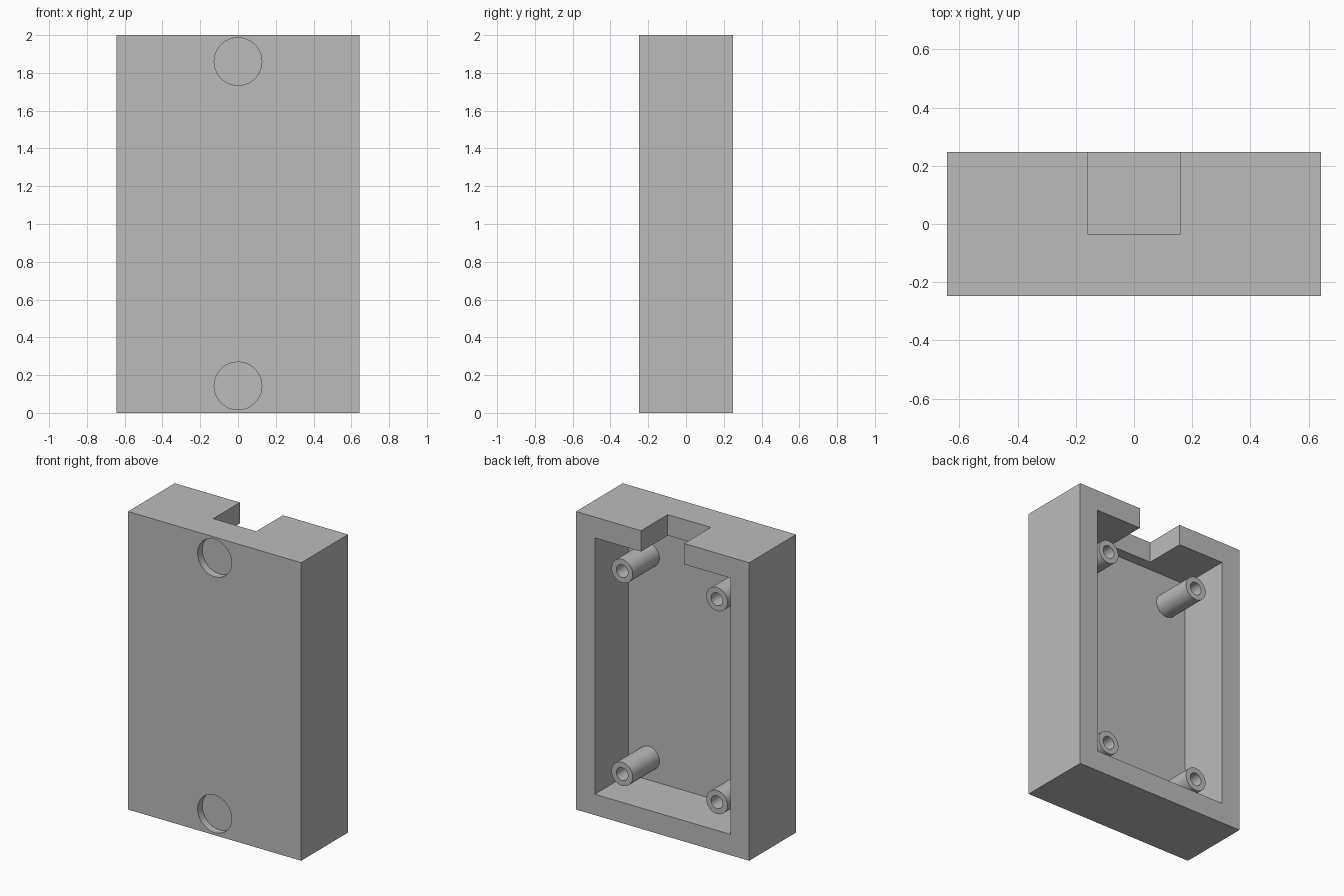
import bpy, bmesh, math
from mathutils import Vector, Matrix

default = bpy.data.objects.get("Cube")
if default:
    bpy.data.objects.remove(default, do_unlink=True)

W, D, H = 0.643, 0.248, 2.0      # half width, half depth, height
WALL = 0.14
FLOOR = -D + WALL                # inner face of the front wall

grey = bpy.data.materials.new("plain grey")
grey.use_nodes = True
grey.diffuse_color = (0.5, 0.5, 0.5, 1)
grey.node_tree.nodes["Principled BSDF"].inputs["Base Color"].default_value = (0.5, 0.5, 0.5, 1)


def finish(name, bm):
    bmesh.ops.recalc_face_normals(bm, faces=bm.faces[:])
    mesh = bpy.data.meshes.new(name)
    bm.to_mesh(mesh)
    bm.free()
    mesh.materials.append(grey)
    ob = bpy.data.objects.new(name, mesh)
    bpy.context.collection.objects.link(ob)
    return ob


def select(ob):
    bpy.ops.object.select_all(action='DESELECT')
    ob.select_set(True)
    bpy.context.view_layer.objects.active = ob


def box(name, lo, hi):
    lo, hi = Vector(lo), Vector(hi)
    bm = bmesh.new()
    bmesh.ops.create_cube(bm, size=1)
    bmesh.ops.scale(bm, vec=hi - lo, verts=bm.verts)
    bmesh.ops.translate(bm, vec=(lo + hi) / 2, verts=bm.verts)
    return finish(name, bm)


def disc(name, radius, y0, y1, z):
    bm = bmesh.new()
    turn = Matrix.Translation((0, (y0 + y1) / 2, z)) @ Matrix.Rotation(math.pi / 2, 4, 'X')
    bmesh.ops.create_cone(bm, cap_ends=True, segments=64, radius1=radius,
                          radius2=radius, depth=y1 - y0, matrix=turn)
    return finish(name, bm)


def cut(target, cutter):
    mod = target.modifiers.new("cut", 'BOOLEAN')
    mod.operation = 'DIFFERENCE'
    mod.solver = 'EXACT'
    mod.object = cutter
    select(target)
    bpy.ops.object.modifier_apply(modifier=mod.name)
    bpy.data.objects.remove(cutter, do_unlink=True)


def post(name, x, z, outer=0.079, inner=0.043, y0=FLOOR - 0.01, y1=0.175):
    # hollow mounting post: a closed rectangle spun about the y direction
    bm = bmesh.new()
    ring = [bm.verts.new((x + r, y, z)) for r, y in
            ((outer, y0), (outer, y1), (inner, y1), (inner, y0))]
    edges = [bm.edges.new((ring[i], ring[(i + 1) % 4])) for i in range(4)]
    bmesh.ops.spin(bm, geom=ring + edges, cent=(x, 0, z), axis=(0, 1, 0),
                   angle=math.tau, steps=40)
    bmesh.ops.remove_doubles(bm, verts=bm.verts[:], dist=0.0005)
    ob = finish(name, bm)
    select(ob)
    bpy.ops.object.shade_smooth_by_angle(angle=math.radians(30))


# Case shell, open at the back
case = box("case", (-W, -D, 0), (W, D, H))
cut(case, box("cavity_cutter", (-W + WALL, FLOOR, WALL), (W - WALL, D + 0.1, H - WALL)))

# Cable notch through the top wall
cut(case, box("notch_cutter", (-0.16, -0.035, H - WALL - 0.05), (0.16, D + 0.1, H + 0.1)))

# Round shallow recesses in the front
for z in (0.143, H - 0.14):
    cut(case, disc("recess_cutter", 0.126, -D - 0.1, -D + 0.05, z))
select(case)
bpy.ops.object.shade_smooth_by_angle(angle=math.radians(30))

# Four mounting posts
for side, x in (("left", 0.352), ("right", -0.352)):
    for level, z in (("lower", 0.288), ("upper", 1.65)):
        post(f"{level}_{side}_post", x, z)
